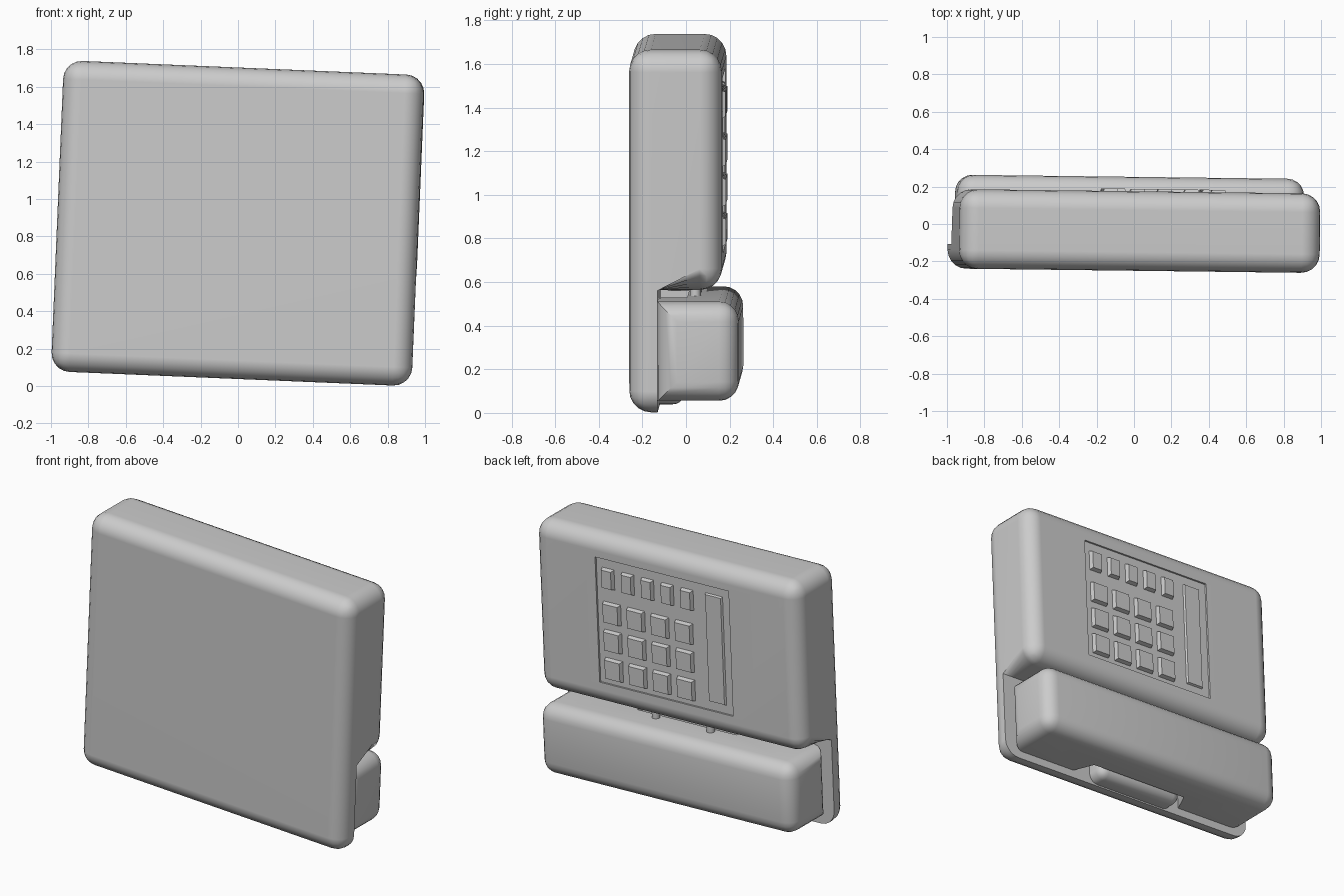
import bpy, bmesh
from math import radians
from mathutils import Matrix, Vector

if "Cube" in bpy.data.objects:
    bpy.data.objects.remove(bpy.data.objects["Cube"])

# Single grey plastic
plastic = bpy.data.materials.new("grey_plastic")
plastic.use_nodes = True
GREY = (0.6, 0.6, 0.6, 1)
plastic.diffuse_color = GREY
plastic.node_tree.nodes["Principled BSDF"].inputs["Base Color"].default_value = GREY

# The whole phone hangs slightly crooked
POSE = (Matrix.Translation((0, 0, 0.87)) @ Matrix.Rotation(radians(-0.7), 4, "Z")
        @ Matrix.Rotation(radians(2.4), 4, "Y"))


def finish(name, bm, smooth=True):
    bmesh.ops.recalc_face_normals(bm, faces=bm.faces)
    mesh = bpy.data.meshes.new(name)
    bm.to_mesh(mesh)
    bm.free()
    mesh.materials.append(plastic)
    ob = bpy.data.objects.new(name, mesh)
    bpy.context.collection.objects.link(ob)
    ob.matrix_world = POSE
    if smooth:
        bpy.ops.object.select_all(action="DESELECT")
        ob.select_set(True)
        bpy.context.view_layer.objects.active = ob
        bpy.ops.object.shade_smooth_by_angle(angle=radians(35))
    return ob


def extrude_profile(points, axis_point, depth):
    """Closed outline mapped to 3D by axis_point, pushed along depth."""
    bm = bmesh.new()
    face = bm.faces.new([bm.verts.new(axis_point(a, b)) for a, b in points])
    ext = bmesh.ops.extrude_face_region(bm, geom=[face])
    moved = [v for v in ext["geom"] if isinstance(v, bmesh.types.BMVert)]
    bmesh.ops.translate(bm, verts=moved, vec=depth)
    bmesh.ops.recalc_face_normals(bm, faces=bm.faces)
    return bm


def round_edges(bm, radius, keep, segments=5):
    edges = [e for e in bm.edges if keep(e)]
    bmesh.ops.bevel(bm, geom=edges, offset=radius, offset_type="OFFSET",
                    segments=segments, profile=0.5, affect="EDGES", clamp_overlap=True)


def box(x0, x1, y0, y1, z0, z1):
    bm = bmesh.new()
    bmesh.ops.create_cube(bm, size=1)
    for v in bm.verts:
        v.co = Vector((x1 if v.co.x > 0 else x0, y1 if v.co.y > 0 else y0,
                       z1 if v.co.z > 0 else z0))
    return bm


def block(name, *bounds, radius):
    bm = box(*bounds)
    round_edges(bm, radius, lambda e: True)
    return finish(name, bm)


# Housing: deep upper body over a thin backing plate, plate rim left sharp
HALF, TOP, SHELF = 0.965, 0.832, -0.27
FRONT, PLATE, BACK = -0.25, -0.12, 0.175
outline = [(FRONT, -TOP), (PLATE, -TOP), (PLATE, SHELF),
           (BACK, SHELF), (BACK, TOP), (FRONT, TOP)]
bm = extrude_profile(outline, lambda y, z: (-HALF, y, z), (2 * HALF, 0, 0))
round_edges(bm, 0.1, lambda e: not all(abs(v.co.y - PLATE) < 0.001 for v in e.verts))
housing = finish("housing", bm)

# Sunken keypad field
PX, PZ, PW, PH, FLOOR = 0.51, 0.69, 0.975, 0.81, 0.163
cutter = finish("keypad_cutter", box(PX - PW, PX, FLOOR, 0.3, PZ - PH, PZ), False)
cutter.hide_render = True
cutter.hide_set(True)
cut = housing.modifiers.new("keypad_recess", "BOOLEAN")
cut.object = cutter
cut.operation = "DIFFERENCE"
cut.solver = "EXACT"
housing.modifiers.new("even_shading", "WEIGHTED_NORMAL").keep_sharp = True


def key(name, u0, u1, v0, v1, height):
    """Tapered key placed by fractions of the keypad field."""
    bm = box(PX - u1 * PW, PX - u0 * PW, FLOOR - 0.01, height,
             PZ - v1 * PH, PZ - v0 * PH)
    top = [f for f in bm.faces if f.normal.y > 0.9 or
           all(v.co.y > FLOOR for v in f.verts)]
    mid = top[0].calc_center_median()
    for v in top[0].verts:
        v.co.x += 0.012 if v.co.x < mid.x else -0.012
        v.co.z += 0.012 if v.co.z < mid.z else -0.012
    finish(name, bm, False)


for i in range(5):
    u = 0.04 + 0.148 * i
    key(f"memory_key_{i + 1}", u, u + 0.095, 0.07, 0.24, 0.188)
for row in range(3):
    for col in range(4):
        u, v = 0.04 + 0.18 * col, 0.34 + 0.225 * row
        key(f"dial_key_{row + 1}_{col + 1}", u, u + 0.135, v, v + 0.175, 0.188)
key("label_strip", 0.81, 0.95, 0.06, 0.94, 0.175)

# Handset: two deep cups joined by a raised grip
LOW, HIGH = -0.78, -0.325
grip = [(-0.93, -0.12), (-0.42, -0.12), (-0.36, 0.01), (0.36, 0.01),
        (0.42, -0.12), (0.925, -0.12), (0.925, 0.252), (-0.93, 0.252)]
bm = extrude_profile(grip, lambda x, y: (x, y, LOW), (0, 0, HIGH - LOW))


def outer_edge(e):
    a, b = (v.co for v in e.verts)
    inner = abs(a.x) < 0.5 or abs(b.x) < 0.5
    return not (inner and (a.y < 0.1 and b.y < 0.1))


round_edges(bm, 0.09, outer_edge)
finish("handset", bm)

# Cradle under the grip, and the hook plungers in the gap
block("cradle", -0.35, 0.29, -0.2, 0.0, -0.822, -0.4, radius=0.06)
for side, x in (("left", 0.2), ("right", -0.2)):
    bm = bmesh.new()
    bmesh.ops.create_cone(bm, cap_ends=True, segments=16, radius1=0.025, radius2=0.025,
                          depth=0.16, matrix=Matrix.Translation((x, 0.045, -0.3)))
    finish(f"hook_plunger_{side}", bm)
